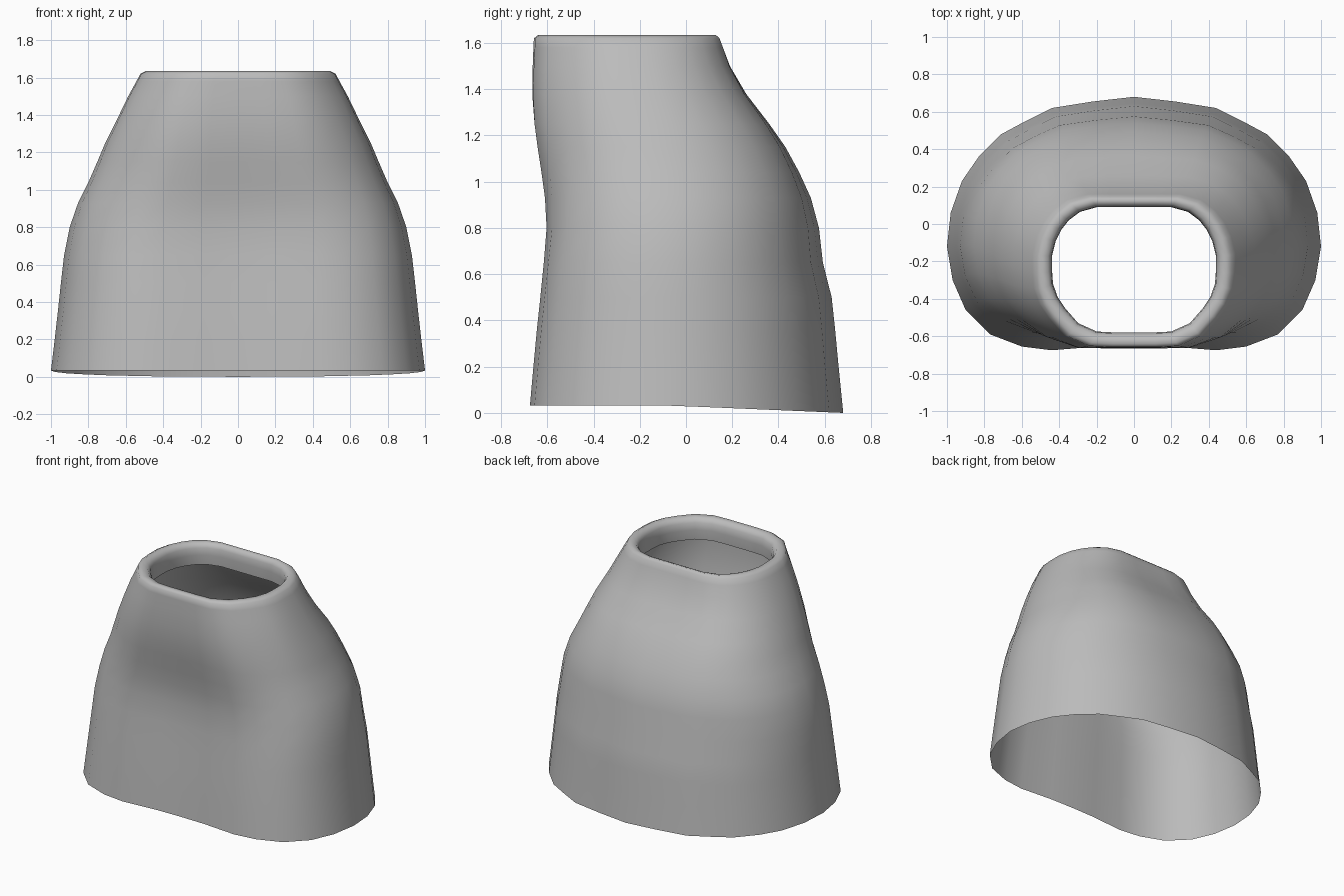
import bpy, bmesh

# Half outlines, running from centre back to centre front (x, y)
HEM = [(0, .68), (.22, .655), (.44, .62), (.58, .55), (.71, .48), (.83, .36), (.92, .23), (.98, .06),
       (1, -.12), (.97, -.30), (.90, -.46), (.77, -.59), (.60, -.655), (.44, -.675), (.19, -.655), (0, -.652)]
WAIST = [(0, .09), (.10, .09), (.20, .09), (.29, .065), (.35, .02), (.39, -.03), (.42, -.09), (.44, -.17),
         (.44, -.25), (.435, -.32), (.41, -.39), (.37, -.45), (.30, -.53), (.20, -.575), (.10, -.58), (0, -.58)]


def unit(outline):
    """Scale an outline to half width 1 and depth 0..1."""
    w = max(x for x, y in outline)
    lo = min(y for x, y in outline)
    hi = max(y for x, y in outline)
    return [(x / w, (y - lo) / (hi - lo)) for x, y in outline]


# Rings: height, half width, back y, front y, blend from hem shape to waist shape
RINGS = [
    (.02, 1.0, .68, -.675, 0), (.20, .98, .66, -.66, 0), (.36, .962, .645, -.645, 0),
    (.50, .947, .63, -.63, 0), (.65, .93, .592, -.615, .03), (.80, .90, .575, -.603, .10),
    (.93, .855, .54, -.61, .22), (1.04, .80, .49, -.625, .36), (1.15, .752, .43, -.642, .50),
    (1.25, .71, .36, -.655, .65), (1.38, .645, .26, -.665, .80), (1.50, .587, .19, -.663, .92),
    (1.58, .543, .16, -.66, 1), (1.62, .522, .145, -.658, 1),
    # rolled waistband and its inner wall
    (1.634, .495, .13, -.64, 1), (1.628, .46, .105, -.605, 1), (1.60, .443, .092, -.585, 1),
    (1.55, .438, .09, -.58, 1), (1.48, .445, .095, -.585, 1),
]

hem, waist = unit(HEM), unit(WAIST)
bm = bmesh.new()
loops = []
for i, (z, w, back, front, t) in enumerate(RINGS):
    half = [((1 - t) * a[0] + t * b[0], (1 - t) * a[1] + t * b[1]) for a, b in zip(hem, waist)]
    lo, hi = min(p[1] for p in half), max(p[1] for p in half)
    half = [(x * w, front + (back - front) * (y - lo) / (hi - lo)) for x, y in half]
    ring = half + [(-x, y) for x, y in half[-2:0:-1]]
    verts = []
    for x, y in ring:
        # the hem dips slightly towards the back
        h = .033 - .033 * max(0, (y + .1) / .78) if i == 0 else z
        verts.append(bm.verts.new((x, y, h)))
    loops.append(verts)

for a, b in zip(loops, loops[1:]):
    n = len(a)
    for k in range(n):
        j = (k + 1) % n
        bm.faces.new((a[j], a[k], b[k], b[j])).smooth = True

mesh = bpy.data.meshes.new("skirt")
bm.to_mesh(mesh)
bm.free()
skirt = bpy.data.objects.new("skirt", mesh)
bpy.context.collection.objects.link(skirt)

cloth = bpy.data.materials.new("grey cloth")
cloth.diffuse_color = (.5, .5, .5, 1)
mesh.materials.append(cloth)
